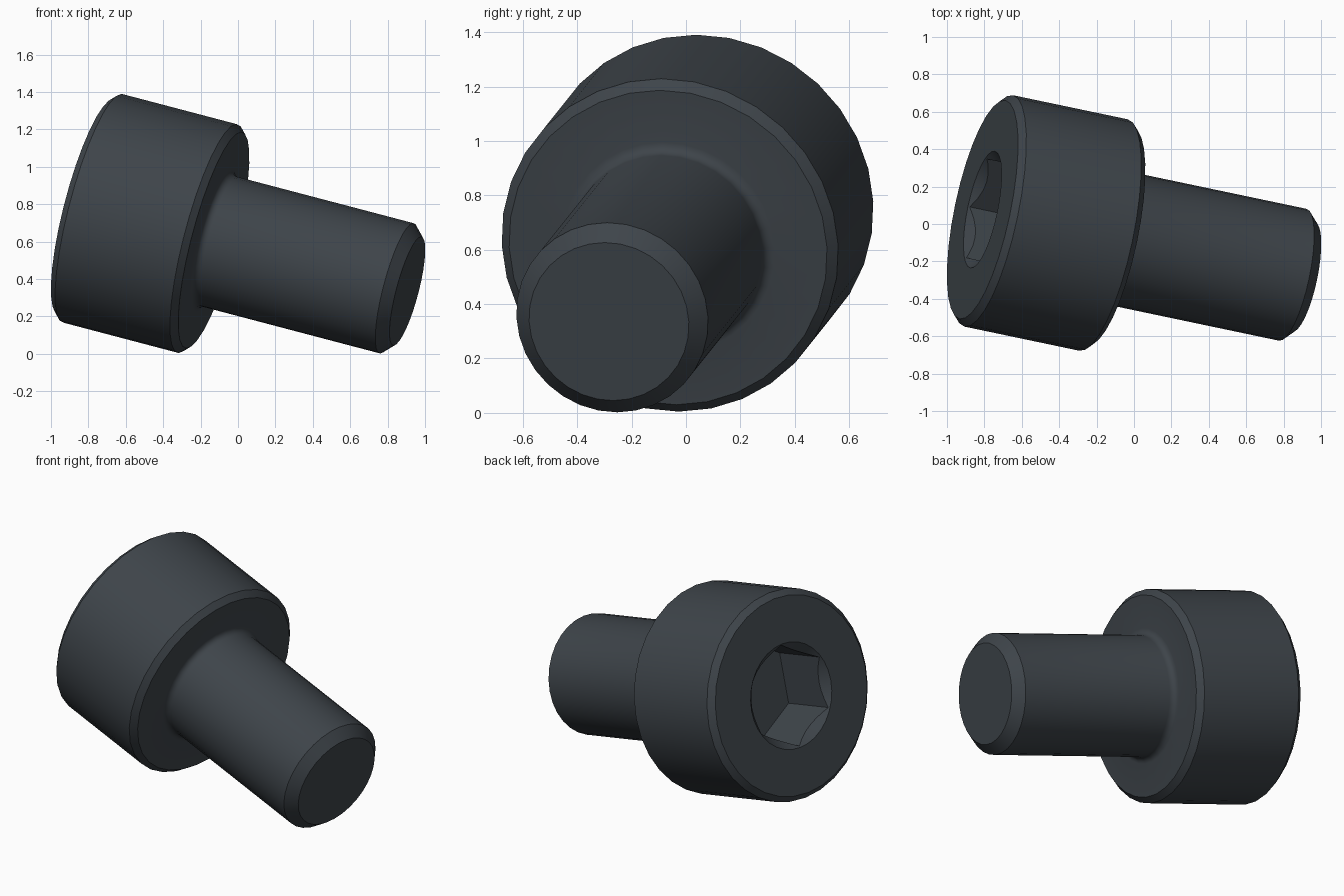
import bpy
import bmesh
import math
from mathutils import Matrix, Vector

cube = bpy.data.objects.get("Cube")
if cube:
    bpy.data.objects.remove(cube, do_unlink=True)

# Dark steel material
steel = bpy.data.materials.new("dark_steel")
steel.use_nodes = True
colour = (0.048, 0.058, 0.068, 1)
steel.diffuse_color = colour
steel.node_tree.nodes["Principled BSDF"].inputs["Base Color"].default_value = colour

# Main sizes, measured along the axis from the top of the head
HEAD_R, SHANK_R = 0.632, 0.36
HEAD_LEN, TOTAL_LEN = 0.718, 1.81
EDGE, TIP, FILLET = 0.035, 0.06, 0.04
HEX_R, RIM_R, SOCKET_DEPTH = 0.311, 0.319, 0.36

# Tilted frame: local z runs from head to tip, local x points upwards
axis = Vector((1, -0.21, -0.263)).normalized()
up = (Vector((0, 0, 1)) - axis * axis.z).normalized()
side = axis.cross(up)
frame = Matrix((up, side, axis)).transposed().to_4x4()
frame.translation = (-0.81, 0.077, 0.787)


def revolve(name, profile, sides):
    """Closed solid from (radius, distance) points, with flat end caps."""
    bm = bmesh.new()
    rings = []
    for r, t in profile:
        angles = [math.tau * i / sides for i in range(sides)]
        rings.append([bm.verts.new((r * math.cos(a), r * math.sin(a), t)) for a in angles])
    for a, b in zip(rings, rings[1:]):
        for i in range(sides):
            j = (i + 1) % sides
            bm.faces.new((a[i], a[j], b[j], b[i]))
    bm.faces.new(rings[0][::-1])
    bm.faces.new(rings[-1])
    bmesh.ops.recalc_face_normals(bm, faces=bm.faces)
    mesh = bpy.data.meshes.new(name)
    bm.to_mesh(mesh)
    bm.free()
    mesh.materials.append(steel)
    obj = bpy.data.objects.new(name, mesh)
    bpy.context.collection.objects.link(obj)
    obj.matrix_world = frame
    return obj


# Body: chamfered head, filleted neck, shank with chamfered tip
profile = [(HEAD_R - EDGE, 0), (HEAD_R, EDGE),
           (HEAD_R, HEAD_LEN - EDGE), (HEAD_R - EDGE, HEAD_LEN)]
for i in range(5):
    a = math.pi / 2 * i / 4
    profile.append((SHANK_R + FILLET * (1 - math.sin(a)),
                    HEAD_LEN + FILLET * (1 - math.cos(a))))
profile += [(SHANK_R, TOTAL_LEN - TIP), (SHANK_R - TIP, TOTAL_LEN)]
screw = revolve("socket_head_screw", profile, 32)

# Hexagonal socket and its conical lead-in
cutters = [
    revolve("hex_socket_cutter", [(HEX_R, -0.1), (HEX_R, SOCKET_DEPTH)], 6),
    revolve("lead_in_cutter", [(RIM_R + 0.1, -0.1), (RIM_R - 0.1, 0.1)], 32),
]
bpy.ops.object.select_all(action="DESELECT")
bpy.context.view_layer.objects.active = screw
screw.select_set(True)
for cutter in cutters:
    cutter.hide_render = True
    mod = screw.modifiers.new(cutter.name, "BOOLEAN")
    mod.operation = "DIFFERENCE"
    mod.solver = "EXACT"
    mod.object = cutter
    bpy.ops.object.modifier_apply(modifier=mod.name)
    bpy.data.objects.remove(cutter, do_unlink=True)

bpy.ops.object.shade_smooth_by_angle(angle=math.radians(30))
